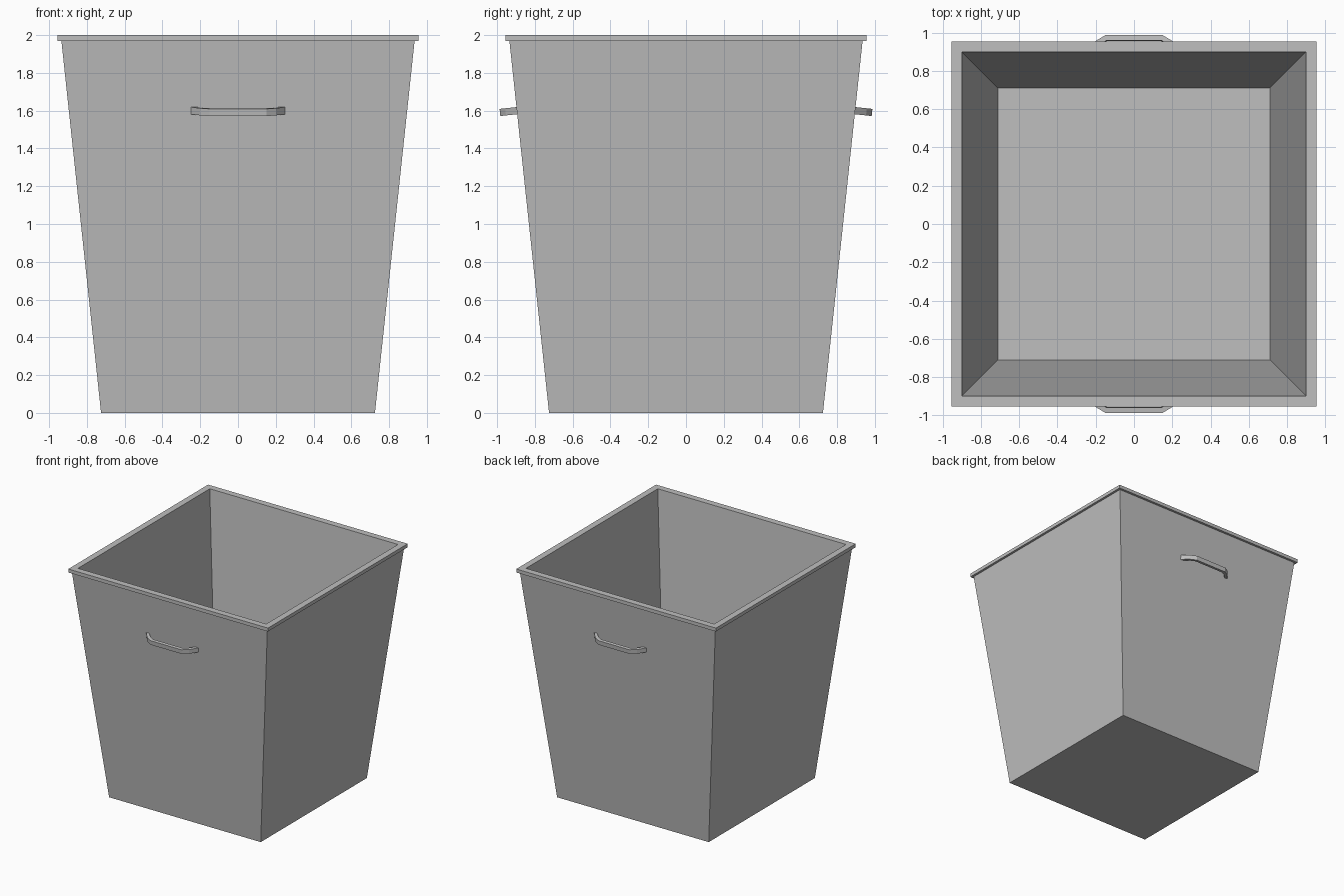
import bpy
import bmesh
import math
from mathutils import Matrix

cube = bpy.data.objects.get("Cube")
if cube:
    bpy.data.objects.remove(cube, do_unlink=True)

# Single grey material
grey = bpy.data.materials.new("light_grey")
grey.use_nodes = True
colour = (0.52, 0.52, 0.52, 1)
grey.diffuse_color = colour
grey.node_tree.nodes["Principled BSDF"].inputs["Base Color"].default_value = colour


def finish(bm, name):
    bmesh.ops.recalc_face_normals(bm, faces=bm.faces)
    mesh = bpy.data.meshes.new(name)
    bm.to_mesh(mesh)
    bm.free()
    mesh.materials.append(grey)
    obj = bpy.data.objects.new(name, mesh)
    bpy.context.collection.objects.link(obj)
    return obj


def loft(bm, rings):
    """Join consecutive vertex rings with quads and cap both ends."""
    loops = [[bm.verts.new(p) for p in ring] for ring in rings]
    for a, b in zip(loops, loops[1:]):
        n = len(a)
        for i in range(n):
            j = (i + 1) % n
            bm.faces.new((a[i], a[j], b[j], b[i]))
    bm.faces.new(loops[0])
    bm.faces.new(loops[-1])


BASE, TOP, RIM_Z = 0.725, 0.935, 1.97
slope = (TOP - BASE) / RIM_Z

# Tapered square bin: outside wall, overhanging rim, inside wall and floor
profile = [(BASE, 0), (TOP, RIM_Z), (0.955, RIM_Z), (0.955, 2.0),
           (0.90, 2.0), (0.71, 0.025)]
corners = [(-1, -1), (1, -1), (1, 1), (-1, 1)]
bm = bmesh.new()
loft(bm, [[(sx * r, sy * r, z) for sx, sy in corners] for r, z in profile])
finish(bm, "bin_body")

# Bent strap handles, square to the sloping front and back walls
outer = [(0.25, -0.01), (0.25, 0.0), (0.20, 0.06), (0.15, 0.09)]
inner = [(0.22, -0.01), (0.22, 0.0), (0.18, 0.04), (0.143, 0.063)]
half_height = 0.019
HANDLE_Z = 1.60
tilt = Matrix.Rotation(math.atan(slope), 4, 'X')
place = Matrix.Translation((0, -(BASE + slope * HANDLE_Z), HANDLE_Z)) @ tilt

for name, turn in (("front_handle", 0), ("back_handle", math.pi)):
    sections = []
    for (xo, do), (xi, di) in zip(outer, inner):
        sections.append([(xo, -do, -half_height), (xo, -do, half_height),
                         (xi, -di, half_height), (xi, -di, -half_height)])
    sections += [[(-x, y, z) for x, y, z in s] for s in reversed(sections)]
    bm = bmesh.new()
    loft(bm, sections)
    bm.transform(Matrix.Rotation(turn, 4, 'Z') @ place)
    finish(bm, name)
